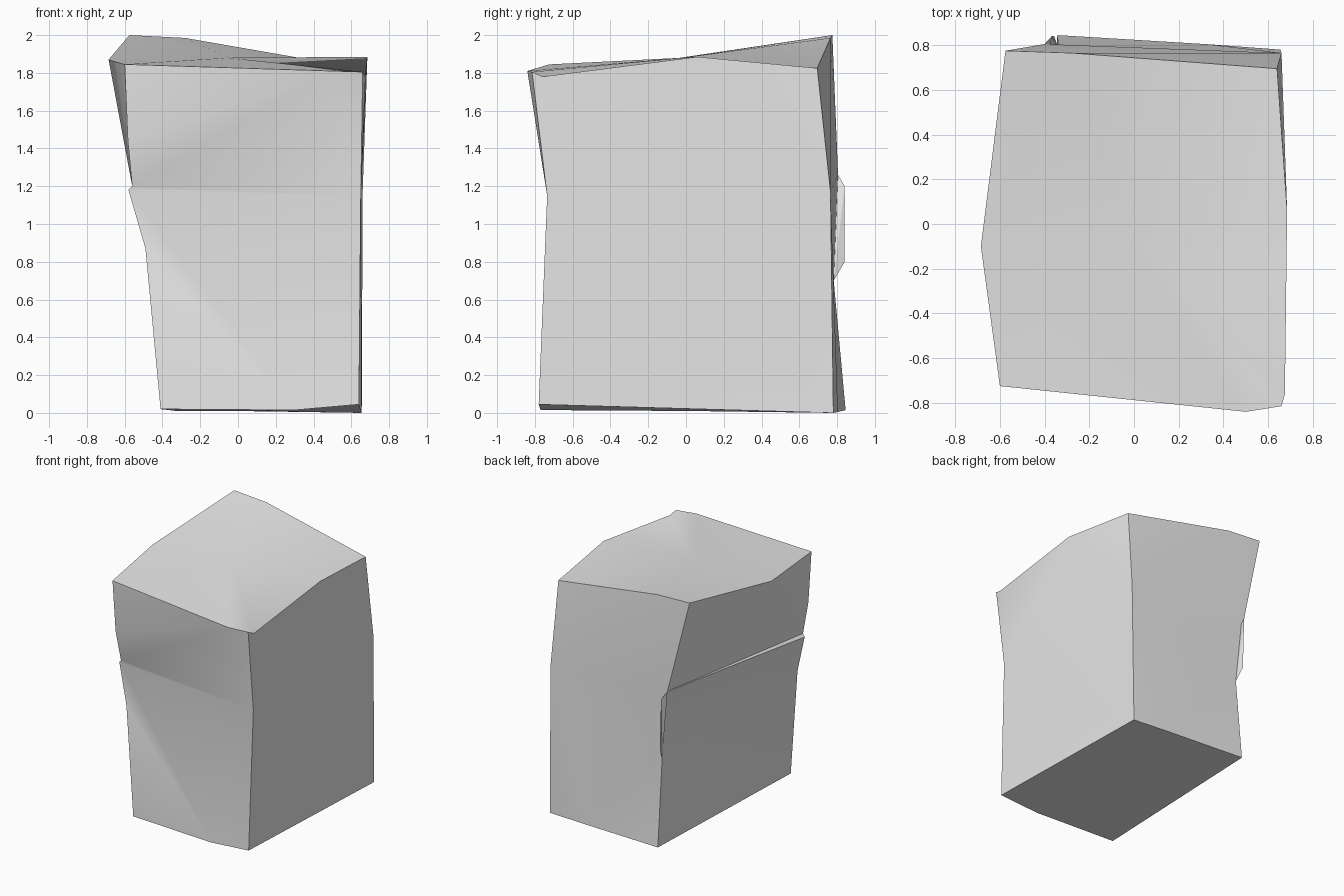
import bpy
import bmesh
import math
from mathutils import Vector

default_cube = bpy.data.objects.get("Cube")
if default_cube:
    bpy.data.objects.remove(default_cube, do_unlink=True)

stone_grey = bpy.data.materials.new("stone_grey")
stone_grey.diffuse_color = (0.8, 0.8, 0.8, 1)
stone_grey.use_nodes = True
shader = next(n for n in stone_grey.node_tree.nodes if n.type == "BSDF_PRINCIPLED")
shader.inputs["Base Color"].default_value = stone_grey.diffuse_color

bm = bmesh.new()


def path(*points):
    """Turn a few points into mesh vertices, shared by the neighbouring faces."""
    return [bm.verts.new(Vector(p)) for p in points]


def add_face(loop):
    if len(loop) > 2:
        return bm.faces.new(loop)


def add_side(left, right, left_crease, right_crease, top_rim, bottom_rim):
    """Fill one side between two corner edges, split along its crease.
    left and right run from top to bottom, the rims from left to right."""
    i, j = left_crease
    k, m = right_crease
    add_face(left[:i + 1] + right[:k + 1][::-1] + top_rim[::-1])
    add_face(left[i:j + 1] + right[k:m + 1][::-1])
    add_face(left[j:] + bottom_rim + right[m:][::-1])


def add_cap(rim, centre, flip=False):
    """Close an end with a fan round a centre point."""
    hub = path(centre)[0]
    for a, b in zip(rim, rim[1:] + rim[:1]):
        add_face([b, a, hub] if flip else [a, b, hub])


# Corner edges, top to bottom, with the chipped ones on the -x side
front_minus = path((-.6, -.725, 1.845), (-.583, -.71, 1.44), (-.56, -.675, 1.2),
                   (-.58, -.667, 1.18), (-.49, -.706, .87), (-.41, -.735, .02))
back_minus = path((-.575, .775, 2), (-.4, .805, 1.26), (-.368, .84, 1.2),
                  (-.357, .84, .8), (-.337, .782, .7), (-.343, .845, .015))
back_plus = path((.64, .695, 1.825), (.66, .765, 1.17), (.655, .78, 0))
front_plus = path((.675, -.76, 1.78), (.65, -.735, 1.15), (.64, -.78, .045))

# Extra points along the top and bottom rims
front_top = path((.5, -.84, 1.81), (.66, -.815, 1.805))
plus_top = path((.685, .06, 1.885))
back_top = path((-.28, .765, 1.985))
minus_top = path((-.685, -.1, 1.87))
front_base = path((.3, -.77, .015))
back_base = path((.334, .804, .005))
minus_base = path((-.324, .133, .01))

# Four sides, anticlockwise from the front
add_side(front_minus, front_plus, (2, 3), (1, 1), front_top, front_base)
add_side(front_plus, back_plus, (1, 1), (1, 1), plus_top, [])
add_side(back_plus, back_minus, (1, 1), (1, 4), back_top, back_base)
add_side(back_minus, front_minus, (1, 2), (2, 3), minus_top, minus_base)

# Sloping top and nearly flat base
add_cap(front_minus[:1] + front_top + front_plus[:1] + plus_top + back_plus[:1]
        + back_top + back_minus[:1] + minus_top, (-.05, -.02, 1.88))
add_cap(front_minus[-1:] + front_base + front_plus[-1:] + back_plus[-1:]
        + back_base + back_minus[-1:] + minus_base, (.1, .03, .01), flip=True)

bmesh.ops.triangulate(bm, faces=bm.faces[:], ngon_method="BEAUTY")
bmesh.ops.recalc_face_normals(bm, faces=bm.faces[:])

mesh = bpy.data.meshes.new("stone_block")
bm.to_mesh(mesh)
bm.free()
mesh.materials.append(stone_grey)
stone_block = bpy.data.objects.new("stone_block", mesh)
bpy.context.collection.objects.link(stone_block)

# Smooth the soft dents, keep the block's edges crisp
bpy.ops.object.select_all(action="DESELECT")
stone_block.select_set(True)
bpy.context.view_layer.objects.active = stone_block
bpy.ops.object.shade_smooth_by_angle(angle=math.radians(35))
